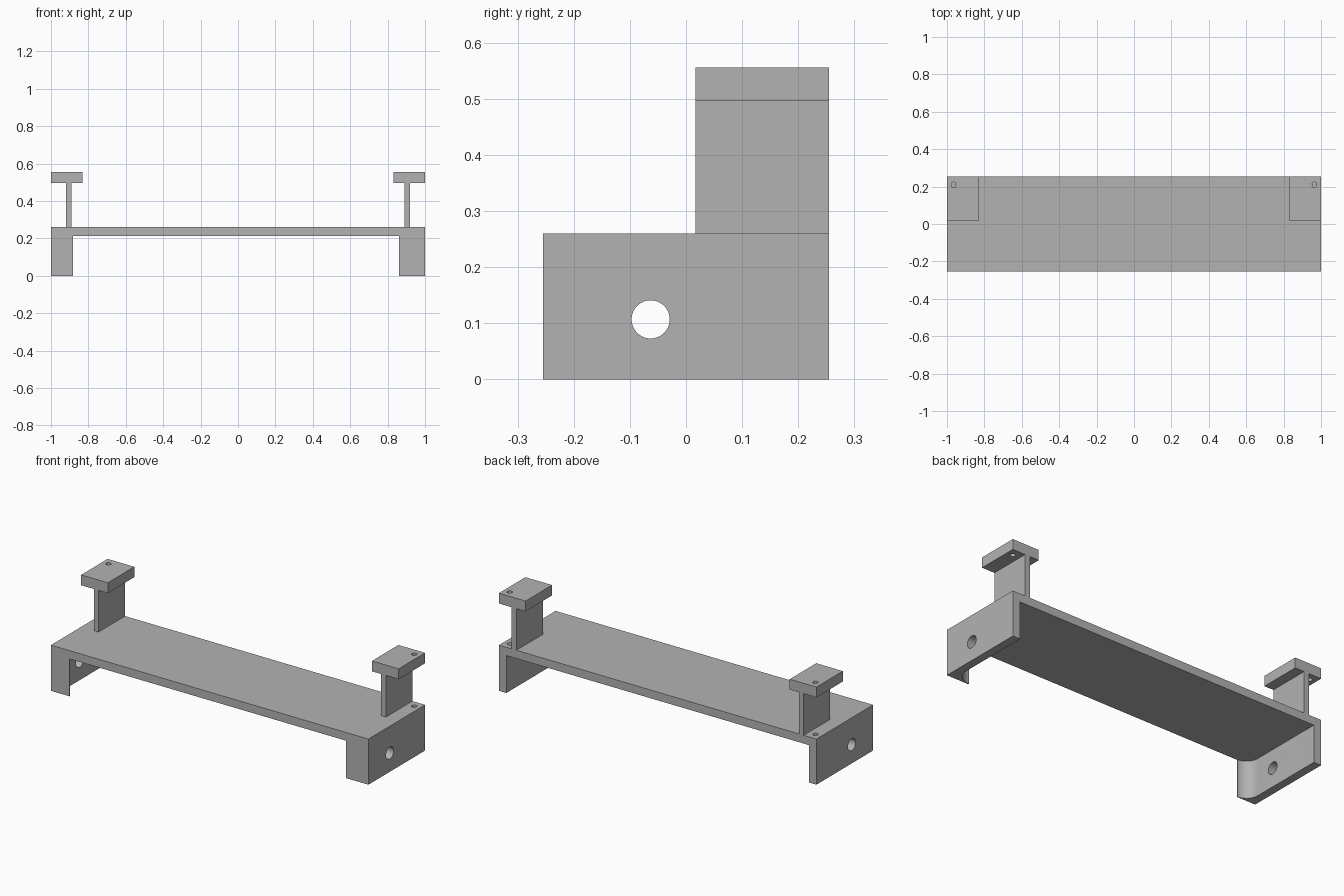
import bpy
import bmesh
import math
from mathutils import Matrix

cube = bpy.data.objects.get("Cube")
if cube:
    bpy.data.objects.remove(cube, do_unlink=True)

# One plain grey for the whole bracket
GREY = (0.45, 0.45, 0.45, 1)
grey = bpy.data.materials.new("plain_grey")
grey.use_nodes = True
grey.diffuse_color = GREY
grey.node_tree.nodes["Principled BSDF"].inputs["Base Color"].default_value = GREY

HALF_DEPTH = 0.255
PLATE_BOTTOM, PLATE_TOP = 0.213, 0.26
CAP_BOTTOM, CAP_TOP = 0.497, 0.556
POST_FRONT = 0.017
LEG_THICKNESS = 0.047


def prism(name, outline, z0, z1):
    """Extrude a plan outline from z0 up to z1."""
    bm = bmesh.new()
    base = bm.faces.new([bm.verts.new((x, y, z0)) for x, y in outline])
    top = bmesh.ops.extrude_face_region(bm, geom=[base])["geom"]
    moved = [v for v in top if isinstance(v, bmesh.types.BMVert)]
    bmesh.ops.translate(bm, verts=moved, vec=(0, 0, z1 - z0))
    bmesh.ops.recalc_face_normals(bm, faces=bm.faces)
    mesh = bpy.data.meshes.new(name)
    bm.to_mesh(mesh)
    bm.free()
    mesh.materials.append(grey)
    obj = bpy.data.objects.new(name, mesh)
    bpy.context.collection.objects.link(obj)
    return obj


def box(name, x0, x1, y0, y1, z0, z1):
    return prism(name, [(x0, y0), (x1, y0), (x1, y1), (x0, y1)], z0, z1)


def drill(obj, centre, radius, length, axis="Z"):
    """Cut a round hole with a temporary cylinder."""
    bm = bmesh.new()
    turn = Matrix.Rotation(math.pi / 2, 4, "Y") if axis == "X" else Matrix()
    bmesh.ops.create_cone(bm, cap_ends=True, segments=40, radius1=radius,
                          radius2=radius, depth=length,
                          matrix=Matrix.Translation(centre) @ turn)
    mesh = bpy.data.meshes.new("drill")
    bm.to_mesh(mesh)
    bm.free()
    mesh.materials.append(grey)
    cutter = bpy.data.objects.new("drill", mesh)
    cutter.hide_render = True
    bpy.context.collection.objects.link(cutter)
    mod = obj.modifiers.new("hole", "BOOLEAN")
    mod.operation = "DIFFERENCE"
    mod.solver = "EXACT"
    mod.object = cutter
    bpy.context.view_layer.objects.active = obj
    bpy.ops.object.modifier_apply(modifier=mod.name)
    bpy.data.objects.remove(cutter, do_unlink=True)


# Long shelf plate
plate = box("shelf_plate", -1, 1, -HALF_DEPTH, HALF_DEPTH, PLATE_BOTTOM, PLATE_TOP)
parts = [plate]

for side, s, lip in (("left", 1, 0.14), ("right", -1, 0.118)):
    # Leg wall that sweeps through a concave fillet into a front lip
    r = lip - LEG_THICKNESS
    inner = 1 - LEG_THICKNESS
    edge = 0.004
    outline = [(1, -HALF_DEPTH), (1, HALF_DEPTH), (inner, HALF_DEPTH)]
    for i in range(17):
        a = i / 16 * math.pi / 2
        outline.append((inner - r + r * math.cos(a),
                        -HALF_DEPTH + edge + r - r * math.sin(a)))
    outline.append((1 - lip, -HALF_DEPTH))
    leg = prism(side + "_leg", [(s * x, y) for x, y in outline], 0, PLATE_BOTTOM)
    drill(leg, (s * 0.97, -0.063, 0.107), 0.034, 0.2, "X")

    # Upright web and the mounting cap on top of it
    web = box(side + "_post", *sorted((s * 0.89, s * 0.92)),
              POST_FRONT, HALF_DEPTH, PLATE_TOP, CAP_BOTTOM)
    cap = box(side + "_cap", *sorted((s * 0.832, s)),
              POST_FRONT, HALF_DEPTH, CAP_BOTTOM, CAP_TOP)

    # Screw holes in the cap and in the plate below it
    for obj, z in ((cap, CAP_TOP), (plate, PLATE_TOP)):
        drill(obj, (s * 0.963, 0.21, z), 0.014, 0.2)
    parts += [leg, web, cap]

# Smooth the fillets and holes, keep the corners sharp
bpy.ops.object.select_all(action="DESELECT")
for obj in parts:
    obj.select_set(True)
bpy.context.view_layer.objects.active = plate
bpy.ops.object.shade_smooth_by_angle(angle=math.radians(30))
